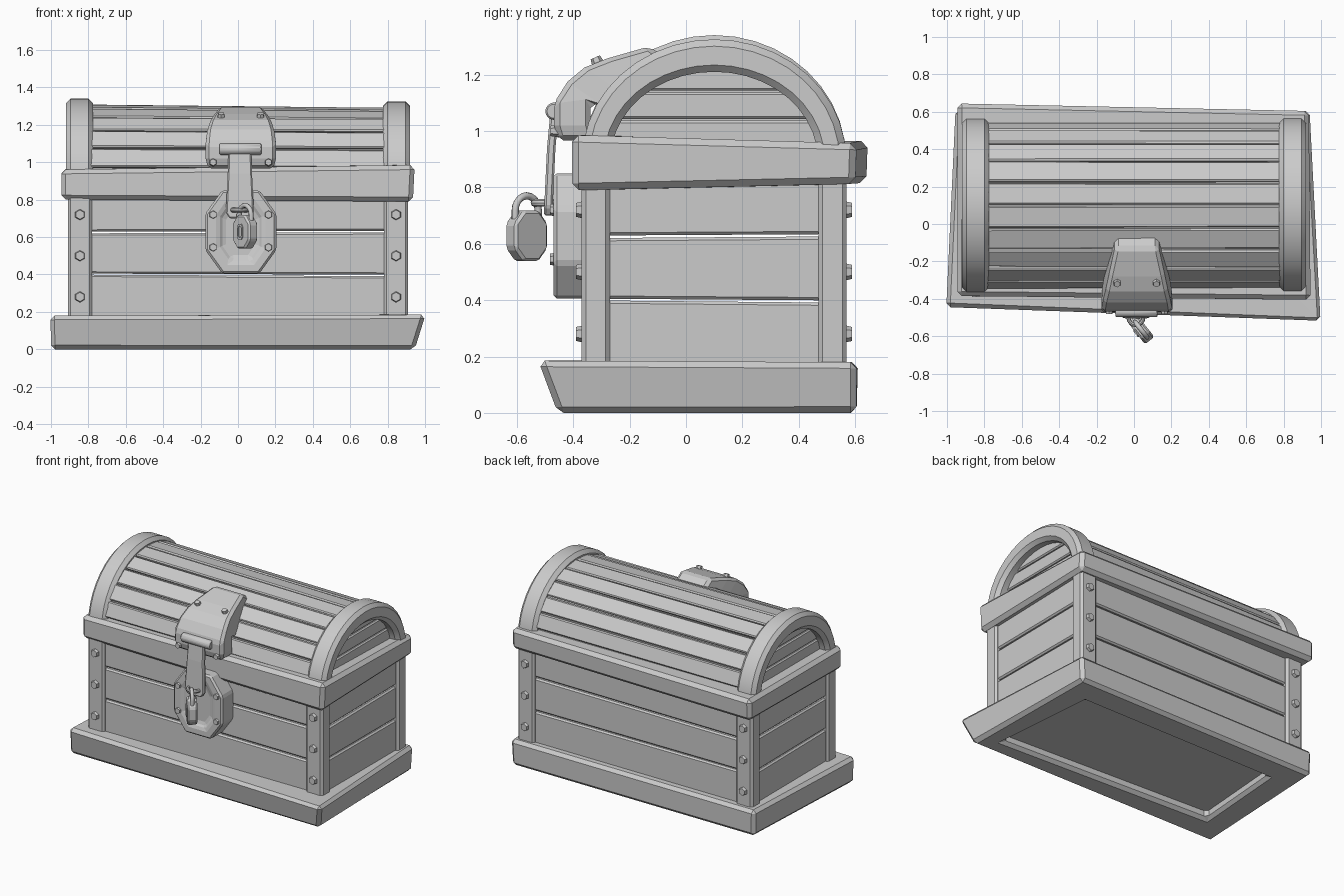
import bpy, bmesh, math, random
from mathutils import Vector

if "Cube" in bpy.data.objects:
    bpy.data.objects.remove(bpy.data.objects["Cube"])

random.seed(4)
CX = 0.015  # clasp centre line


def link(name, bm, bevel=0.0, smooth=False):
    bmesh.ops.recalc_face_normals(bm, faces=bm.faces)
    me = bpy.data.meshes.new(name)
    bm.to_mesh(me)
    bm.free()
    ob = bpy.data.objects.new(name, me)
    bpy.context.collection.objects.link(ob)
    if bevel:
        m = ob.modifiers.new("bevel", 'BEVEL')
        m.width, m.segments, m.limit_method = bevel, 1, 'ANGLE'
        m.angle_limit = math.radians(30)
    if smooth:
        bpy.ops.object.select_all(action='DESELECT')
        ob.select_set(True)
        bpy.context.view_layer.objects.active = ob
        bpy.ops.object.shade_smooth_by_angle(angle=math.radians(28))
    return ob


def loft(name, rings, bevel=0.0, closed=False, smooth=False):
    """Skin a row of equal point rings; cap the ends unless closed."""
    bm = bmesh.new()
    rows = [[bm.verts.new(p) for p in r] for r in rings]
    n = len(rows[0])
    pairs = list(zip(rows, rows[1:])) + ([(rows[-1], rows[0])] if closed else [])
    for a, b in pairs:
        for i in range(n):
            j = (i + 1) % n
            bm.faces.new((a[i], a[j], b[j], b[i]))
    if not closed:
        bm.faces.new(rows[0])
        bm.faces.new(rows[-1])
    return link(name, bm, bevel, smooth)


def box(name, x, y, z, bevel=0.012):
    return loft(name, [[(x[0], y[0], h), (x[1], y[0], h), (x[1], y[1], h), (x[0], y[1], h)] for h in z], bevel)


def frame(name, bottom, top, width, bevel):
    """Mitred four-sided frame from outer bottom and top corners."""
    rings = []
    for b, t in zip(bottom, top):
        sx, sy = math.copysign(width, t[0]), math.copysign(width, t[1])
        rings.append([b, t, (t[0] - sx, t[1] - sy, t[2]), (t[0] - sx, t[1] - sy, b[2])])
    return loft(name, rings, bevel, closed=True)


def bolt(name, pos, direction, r=0.033):
    bm = bmesh.new()
    bmesh.ops.create_cone(bm, cap_ends=True, segments=6, radius1=r, radius2=r * 0.75, depth=0.035)
    ob = link(name, bm)
    ob.location = pos
    ob.rotation_euler = Vector(direction).to_track_quat('Z', 'Y').to_euler()


def ellipse(deg, a, b, cy=0.10, cz=0.90):
    t = math.radians(deg)
    return cy + a * math.cos(t), cz + b * math.sin(t)


def octagon(hw, hh, cut_w, cut_h):
    return [(-hw, -hh + cut_h), (-hw + cut_w, -hh), (hw - cut_w, -hh), (hw, -hh + cut_h),
            (hw, hh - cut_h), (hw - cut_w, hh), (-hw + cut_w, hh), (-hw, hh - cut_h)]


# Base frame and recessed floor
frame("base_frame",
      [(-1, -0.44, 0), (0.945, -0.455, 0), (0.93, 0.605, 0), (-0.95, 0.605, 0)],
      [(-1.004, -0.445, 0.18), (1.004, -0.525, 0.185), (0.94, 0.605, 0.18), (-0.955, 0.61, 0.18)], 0.2, 0.022)
box("floor", (-0.86, 0.86), (-0.33, 0.53), (0.06, 0.12), 0)

# Wall planks
levels = [0.15, 0.395, 0.63, 0.85]
for k in range(3):
    tilt = [0.008, -0.006, 0.005][k]
    z0, z1 = levels[k] + 0.004, levels[k + 1] - 0.004
    for side, y in (("front", (-0.35, -0.29)), ("back", (0.49, 0.55))):
        loft(f"{side}_plank_{k}", [[(x, y[0], z0 - s * tilt), (x, y[1], z0 - s * tilt),
                                    (x, y[1], z1 + s * tilt), (x, y[0], z1 + s * tilt)]
                                   for x, s in ((-0.84, 1), (0.84, 0))], 0.01)
    for side, x in (("left", (-0.89, -0.83)), ("right", (0.83, 0.89))):
        loft(f"{side}_plank_{k}", [[(x[0], y, z0 - s * tilt), (x[1], y, z0 - s * tilt),
                                    (x[1], y, z1 + s * tilt), (x[0], y, z1 + s * tilt)]
                                   for y, s in ((-0.33, 1), (0.53, 0))], 0.01)

# Corner posts with hex bolts
for sx, side in ((-1, "left"), (1, "right")):
    xs = sorted((sx * 0.78, sx * 0.91))
    box(f"front_{side}_post", xs, (-0.37, -0.27), (0.14, 0.86), 0.015)
    box(f"back_{side}_post", xs, (0.47, 0.57), (0.14, 0.86), 0.015)
    for k, z in enumerate((0.28, 0.5, 0.72)):
        bolt(f"front_{side}_bolt_{k}", (sx * 0.845, -0.372, z), (0, -1, 0))
        bolt(f"back_{side}_bolt_{k}", (sx * 0.845, 0.572, z), (0, 1, 0))

# Lid rim
frame("lid_rim",
      [(-0.945, -0.385, 0.80), (0.935, -0.405, 0.79), (0.935, 0.60, 0.812), (-0.945, 0.64, 0.815)],
      [(-0.945, -0.385, 0.962), (0.945, -0.405, 0.985), (0.935, 0.605, 0.957), (-0.945, 0.645, 0.965)], 0.2, 0.024)

# Barrel lid: inner core, long planks, end planks
core = [ellipse(d, 0.43, 0.385) for d in range(0, 181, 15)]
loft("lid_core", [[(x, y, z) for y, z in core] for x in (-0.82, 0.82)])
for k in range(10):
    d0, d1 = 10 + 16 * k + 0.6, 26 + 16 * k - 0.6
    rings = []
    for x, drop in ((-0.84, 0.0), (0.84, -0.014)):
        j = random.uniform(-0.004, 0.004)
        out = [ellipse(d, 0.453 + j, 0.408 + j + drop) for d in (d0, d1)]
        inn = [ellipse(d, 0.40, 0.36) for d in (d1, d0)]
        rings.append([(x, y, z) for y, z in out + inn])
    loft(f"lid_plank_{k}", rings, 0.008)
ends = [0.9, 1.04, 1.14, 1.27]
for sx, side in ((-1, "left"), (1, "right")):
    for k in range(3):
        z0, z1 = ends[k] + 0.003, ends[k + 1] - 0.003
        w0, w1 = [0.42 * math.sqrt(1 - ((z - 0.9) / 0.385) ** 2) for z in (z0, z1)]
        loft(f"lid_{side}_end_plank_{k}", [[(sx * x, 0.1 - w0, z0), (sx * x, 0.1 + w0, z0),
                                           (sx * x, 0.1 + w1, z1), (sx * x, 0.1 - w1, z1)]
                                          for x in (0.80, 0.855)], 0.008)

# Arched end bands
for sx, side, h in ((-1, "left", 0.44), (1, "right", 0.425)):
    rings = []
    for k in range(21):
        o, i = ellipse(9 * k, 0.468, h), ellipse(9 * k, 0.367, h - 0.115)
        rings.append([(sx * 0.775, *o), (sx * 0.92, *o), (sx * 0.92, *i), (sx * 0.775, *i)])
    loft(f"lid_{side}_arch", rings, 0.024, smooth=True)

# Upper clasp cap wrapped over the lid front
cap = [(-0.452, 0.966, 0.175), (-0.468, 1.02, 0.188), (-0.468, 1.10, 0.188), (-0.42, 1.175, 0.180),
       (-0.36, 1.225, 0.165), (-0.28, 1.257, 0.148), (-0.13, 1.30, 0.115)]
loft("clasp_cap", [[(CX - w, y, z), (CX + w, y, z), (CX + w, y + 0.13, z - 0.09 * (i > 2)),
                    (CX - w, y + 0.13, z - 0.09 * (i > 2))] for i, (y, z, w) in enumerate(cap)], 0.018)
for s in (-1, 1):
    side = "left" if s < 0 else "right"
    bolt(f"cap_{side}_top_bolt", (CX + s * 0.105, -0.315, 1.245), (0, -0.4, 0.9), 0.024)
    bolt(f"cap_{side}_low_bolt", (CX + s * 0.148, -0.464, 1.0), (0, -1, 0), 0.024)
    for z, part in ((0.72, "upper"), (0.545, "lower")):
        bolt(f"plate_{side}_{part}_bolt", (CX + s * 0.148, -0.465, z), (0, -1, 0), 0.026)

# Hinge pin and hasp strap
circle = [(0.032 * math.cos(math.tau * i / 10), 0.032 * math.sin(math.tau * i / 10)) for i in range(10)]
loft("hinge_pin", [[(x, -0.468 + a, 1.07 + b) for a, b in circle] for x in (CX - 0.115, CX + 0.11)], 0.006, smooth=True)
loft("hasp_strap", [[(0.01 - w, y - 0.015, z), (0.01 + w, y - 0.015, z), (0.01 + w, y + 0.015, z), (0.01 - w, y + 0.015, z)]
                    for y, z, w in ((-0.465, 1.08, 0.06), (-0.478, 0.94, 0.065), (-0.488, 0.73, 0.075), (-0.49, 0.70, 0.055))], 0.007)

# Lower lock plate with recessed centre
big, mid, small = octagon(0.19, 0.222, 0.09, 0.125), octagon(0.12, 0.165, 0.055, 0.08), octagon(0.09, 0.135, 0.045, 0.065)
loft("lock_plate", [[(CX + u, y, 0.628 + v) for u, v in o]
                    for o, y in ((big, -0.33), (big, -0.47), (mid, -0.47), (small, -0.445))], 0.012)

# Staple ring
rings = []
for i in range(16):
    t = math.tau * i / 16
    rings.append([(0.01 + (0.04 + 0.011 * math.cos(p)) * math.cos(t), -0.50 + (0.04 + 0.011 * math.cos(p)) * math.sin(t),
                   0.745 + 0.013 * math.sin(p)) for p in (math.tau * q / 8 for q in range(8))])
loft("staple", rings, closed=True, smooth=True)

# Padlock, turned sideways: body, keyhole, shackle
C, D, N = Vector((0.038, -0.565, 0.628)), Vector((0.62, -0.785, 0)), Vector((-0.785, -0.62, 0))


def lock(u, v, w):
    return C + D * u + Vector((0, 0, v)) + N * w


body = octagon(0.074, 0.09, 0.04, 0.045)
loft("padlock_body", [[lock(u, v, w) for u, v in body] for w in (-0.032, 0.032)], 0.01)
outer, inner = octagon(0.022, 0.042, 0.01, 0.015), octagon(0.012, 0.03, 0.006, 0.01)
loft("keyhole_plate", [[lock(u, v, w) for u, v in o]
                       for o, w in ((outer, 0.025), (outer, 0.038), (inner, 0.038), (inner, 0.033))])
path = [(-0.052, 0.06)] + [(0.052 * -math.cos(math.pi * k / 10), 0.09 + 0.052 * math.sin(math.pi * k / 10))
                          for k in range(11)] + [(0.052, 0.06)]
curve = bpy.data.curves.new("padlock_shackle", 'CURVE')
curve.dimensions, curve.bevel_depth, curve.bevel_resolution = '3D', 0.013, 2
spline = curve.splines.new('POLY')
spline.points.add(len(path) - 1)
for p, (u, v) in zip(spline.points, path):
    p.co = (*lock(u, v, 0), 1)
bpy.context.collection.objects.link(bpy.data.objects.new("padlock_shackle", curve))
